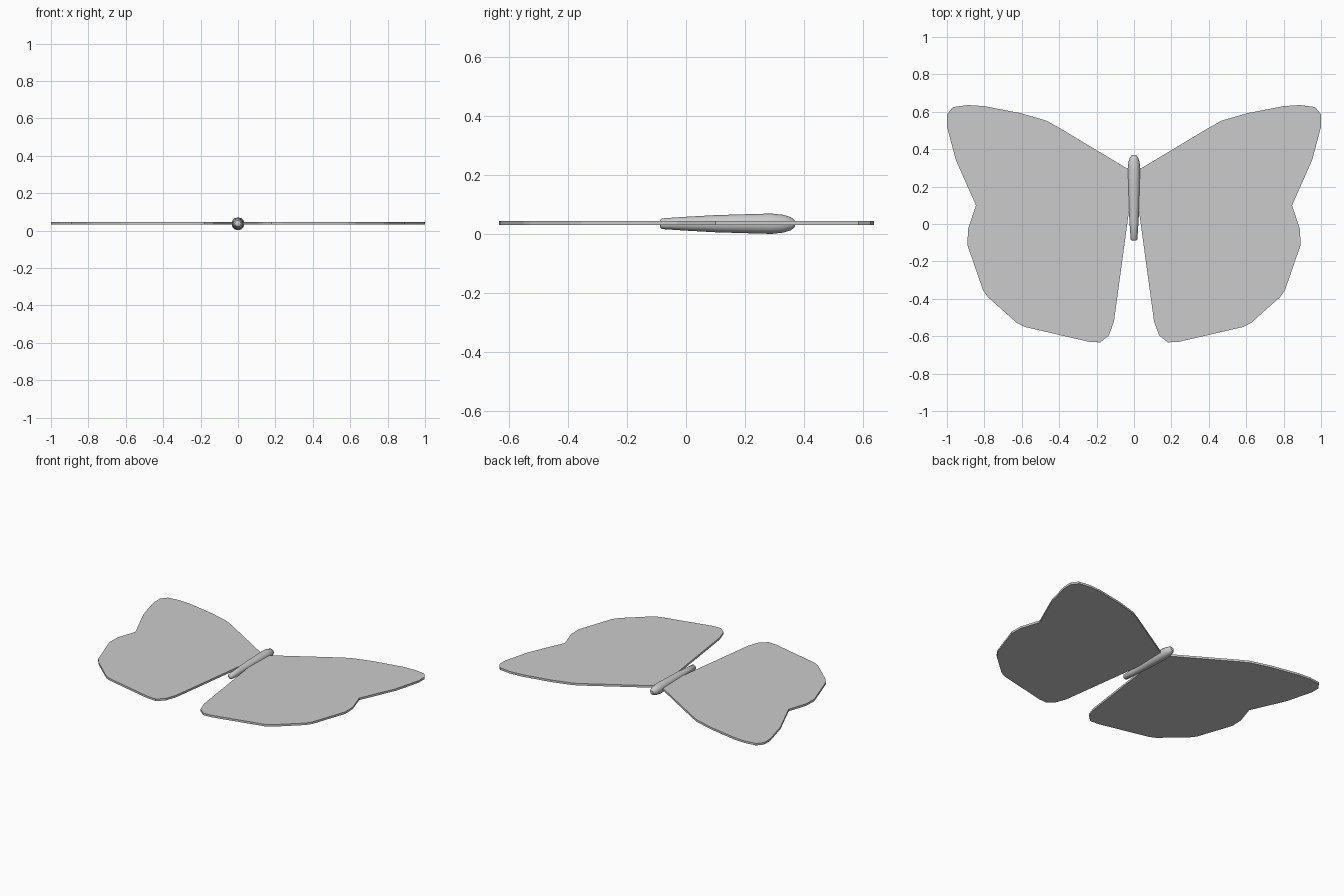
import bpy, bmesh, math

if "Cube" in bpy.data.objects:
    bpy.data.objects.remove(bpy.data.objects["Cube"])

Z = 0.036  # centre height of body and wings


def make_object(name, bm):
    bmesh.ops.recalc_face_normals(bm, faces=bm.faces)
    mesh = bpy.data.meshes.new(name)
    bm.to_mesh(mesh)
    bm.free()
    ob = bpy.data.objects.new(name, mesh)
    bpy.context.collection.objects.link(ob)
    return ob


# Outline of one wing, from the front root round the tip to the rear root
OUTLINE = [(0.0, 0.275), (0.037, 0.297), (0.406, 0.518), (0.47, 0.553),
           (0.604, 0.592), (0.8, 0.63), (0.888, 0.636), (0.968, 0.625),
           (1.0, 0.585), (1.0, 0.52), (0.952, 0.34), (0.845, 0.10),
           (0.888, -0.03), (0.89, -0.115), (0.807, -0.355), (0.78, -0.392),
           (0.625, -0.53), (0.585, -0.55), (0.24, -0.63), (0.18, -0.633),
           (0.134, -0.595), (0.107, -0.52), (0.028, 0.06), (0.0, 0.2)]


def wing(name, side):
    bm = bmesh.new()
    half = 0.007
    verts = [bm.verts.new((side * x, y, Z + 0.002 - half)) for x, y in OUTLINE]
    face = bm.faces.new(verts)
    top = bmesh.ops.extrude_face_region(bm, geom=[face], use_keep_orig=True)["geom"]
    bmesh.ops.translate(bm, vec=(0, 0, 2 * half),
                        verts=[g for g in top if isinstance(g, bmesh.types.BMVert)])
    return make_object(name, bm)


wing("right_wing", 1)
wing("left_wing", -1)

# Body: tapered round profile along y (y, radius)
PROFILE = [(-0.088, 0.012), (-0.082, 0.018), (0.0, 0.0235), (0.1, 0.029),
           (0.2, 0.032), (0.29, 0.0345), (0.33, 0.030), (0.356, 0.022),
           (0.369, 0.011)]
SIDES = 12
bm = bmesh.new()
rings = []
for y, r in PROFILE:
    rings.append([bm.verts.new((r * math.cos(2 * math.pi * i / SIDES), y,
                                Z + r * math.sin(2 * math.pi * i / SIDES)))
                  for i in range(SIDES)])
for a, b in zip(rings, rings[1:]):
    for i in range(SIDES):
        j = (i + 1) % SIDES
        bm.faces.new((a[i], a[j], b[j], b[i]))
bm.faces.new(rings[0])
bm.faces.new(rings[-1])
body = make_object("body", bm)
bpy.context.view_layer.objects.active = body
body.select_set(True)
bpy.ops.object.shade_smooth_by_angle(angle=math.radians(50))
